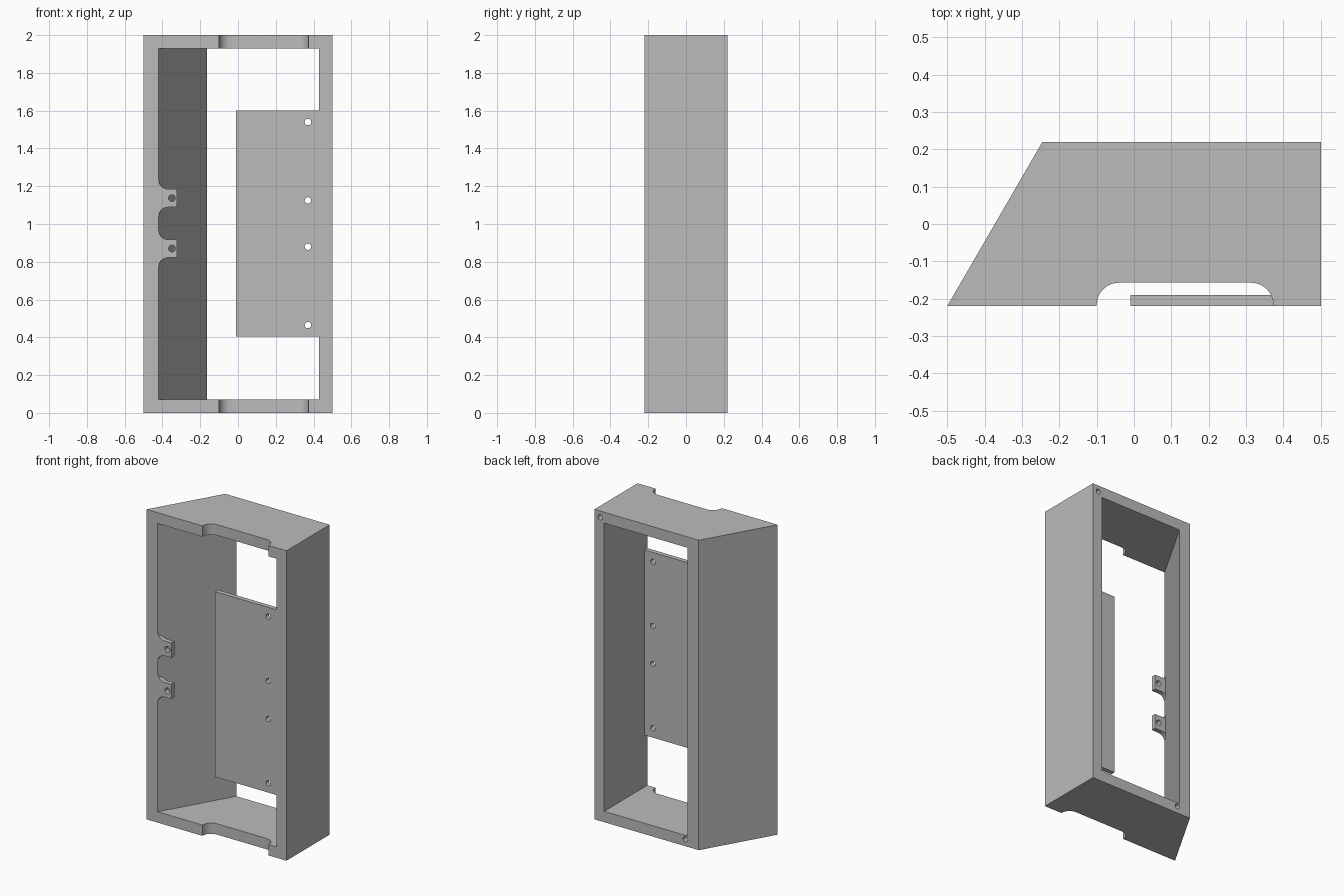
import bpy, bmesh
from math import cos, sin, pi

if "Cube" in bpy.data.objects:
    bpy.data.objects.remove(bpy.data.objects["Cube"])

grey = bpy.data.materials.new("plain grey")
grey.use_nodes = True
GREY = (0.5, 0.5, 0.5, 1)
grey.diffuse_color = GREY
grey.node_tree.nodes["Principled BSDF"].inputs["Base Color"].default_value = GREY

FRONT, BACK, HEIGHT = -0.22, 0.22, 2.0
SHEET = 0.03  # thickness of the mounting plate and tabs


def prism(name, outline, axis, low, high):
    """Extrude an outline along z (points are x, y) or along y (points are x, z)."""
    bm = bmesh.new()
    place = (lambda a, b, h: (a, b, h)) if axis == "z" else (lambda a, b, h: (a, h, b))
    ends = [[bm.verts.new(place(a, b, h)) for a, b in outline] for h in (low, high)]
    n = len(outline)
    bm.faces.new(ends[0])
    bm.faces.new(ends[1][::-1])
    for i in range(n):
        j = (i + 1) % n
        bm.faces.new((ends[0][i], ends[1][i], ends[1][j], ends[0][j]))
    bmesh.ops.recalc_face_normals(bm, faces=bm.faces)
    mesh = bpy.data.meshes.new(name)
    bm.to_mesh(mesh)
    bm.free()
    mesh.materials.append(grey)
    obj = bpy.data.objects.new(name, mesh)
    bpy.context.collection.objects.link(obj)
    return obj


def arc(cx, cy, r, start, end, steps=10):
    angles = [start + (end - start) * i / steps for i in range(steps + 1)]
    return [(cx + r * cos(t), cy + r * sin(t)) for t in angles]


def drill(x, z, low, high, r=0.017):
    return prism("hole_cutter", arc(x, z, r, 0, 2 * pi, 24)[:-1], "y", low, high)


def cut(obj, cutters):
    """Subtract the cutters from the part, then discard them."""
    bpy.context.view_layer.objects.active = obj
    for cutter in cutters:
        cutter.hide_render = True
        mod = obj.modifiers.new("cut", "BOOLEAN")
        mod.operation, mod.solver, mod.object = "DIFFERENCE", "EXACT", cutter
        bpy.ops.object.modifier_apply(modifier=mod.name)
        bpy.data.objects.remove(cutter)
    return obj


# Frame with one slanted side, open at the front and back
frame = prism("frame", [(-0.5, FRONT), (0.5, FRONT), (0.5, BACK), (-0.245, BACK)],
              "z", 0, HEIGHT)
over = 0.1
lean = over * 0.58
cavity = prism("cavity_cutter", [(-0.42 - lean, FRONT - over), (0.43, FRONT - over),
                                 (0.43, BACK + over), (-0.165 + lean, BACK + over)],
               "z", 0.07, HEIGHT - 0.07)

# Rounded notch through the front edge of both ends
r = 0.06
notch_top = -0.157
notch = prism("notch_cutter", [(-0.1, FRONT - over)]
              + arc(-0.1 + r, notch_top - r, r, pi, pi / 2)
              + arc(0.373 - r, notch_top - r, r, pi / 2, 0)
              + [(0.373, FRONT - over)], "z", -over, HEIGHT + over)

# Blind holes in opposite corners of the back rim
back_holes = [drill(x, z, BACK - 0.1, BACK + over)
              for x, z in ((0.458, 1.96), (-0.15, 0.045))]
cut(frame, [cavity, notch] + back_holes)

# Mounting plate flush with the front rim
plate = prism("mounting_plate", [(-0.01, 0.405), (0.43, 0.405), (0.43, 1.6), (-0.01, 1.6)],
              "y", FRONT, FRONT + SHEET)
cut(plate, [drill(0.37, z, FRONT - over, 0) for z in (0.465, 0.88, 1.125, 1.54)])

# Two small drilled tabs with flared roots on the slanted side
parts = [frame, plate]
root, tip, half, flare = -0.42, -0.322, 0.048, 0.05
for name, z in (("lower_tab", 0.87), ("upper_tab", 1.137)):
    outline = (arc(root + flare, z + half + flare, flare, pi, 1.5 * pi)
               + [(tip, z + half), (tip, z - half)]
               + arc(root + flare, z - half - flare, flare, pi / 2, pi))
    tab = prism(name, outline, "y", FRONT, FRONT + SHEET)
    parts.append(cut(tab, [drill(-0.35, z, FRONT - over, 0, 0.018)]))

# Smooth the rounded surfaces, keeping edges sharp
bpy.ops.object.select_all(action="DESELECT")
for part in parts:
    part.select_set(True)
bpy.context.view_layer.objects.active = frame
bpy.ops.object.shade_smooth_by_angle()
